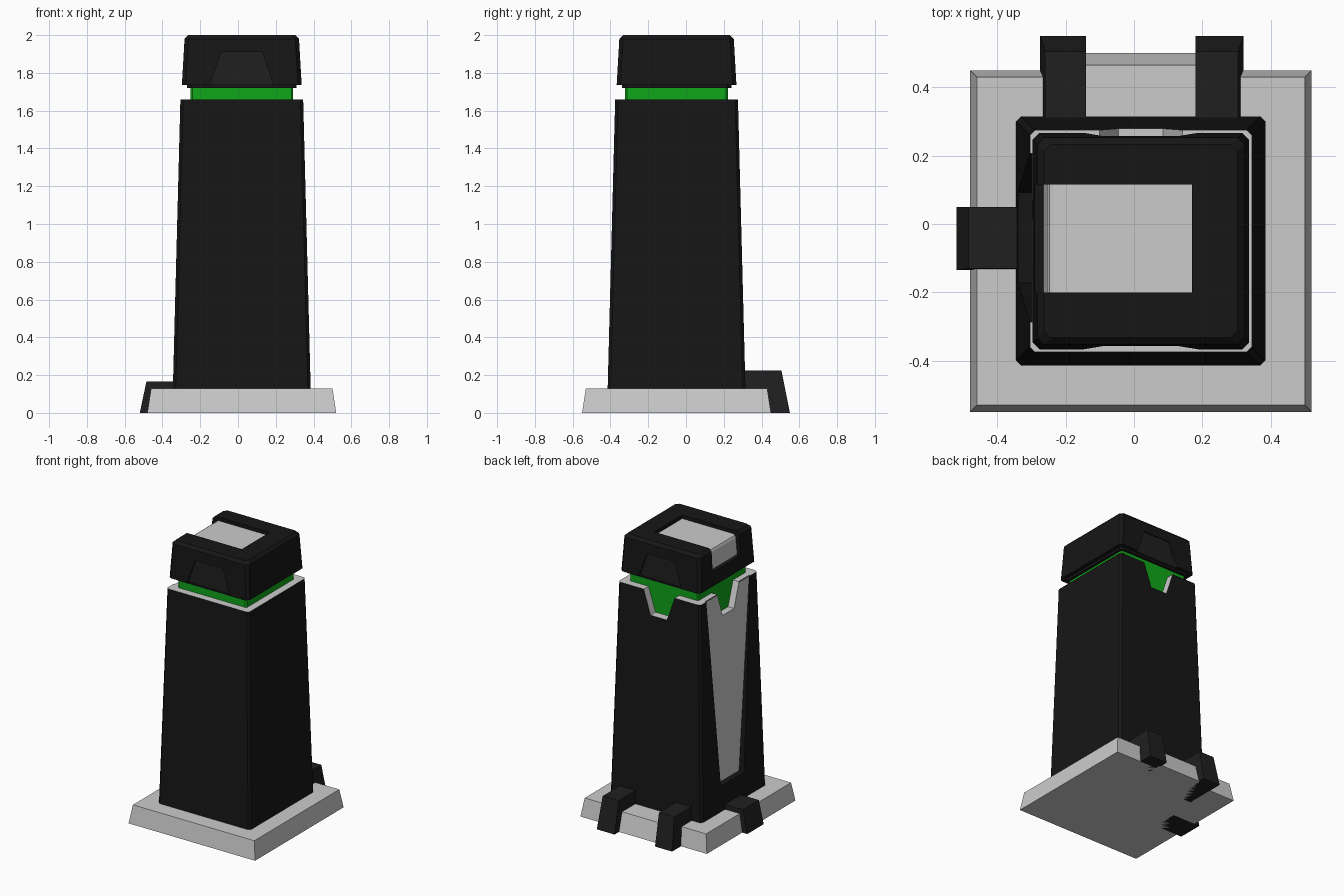
import bpy, bmesh

if "Cube" in bpy.data.objects:
    bpy.data.objects.remove(bpy.data.objects["Cube"])

CX, CY = 0.02, -0.05          # axis of the tower


def material(name, col):
    m = bpy.data.materials.new(name)
    m.diffuse_color = (*col, 1)
    m.use_nodes = True
    m.node_tree.nodes["Principled BSDF"].inputs["Base Color"].default_value = m.diffuse_color
    return m


DARK = material("dark_metal", (0.008, 0.008, 0.008))
TRIM = material("dark_trim", (0.014, 0.014, 0.014))
GREEN = material("green_glow", (0.005, 0.38, 0.01))
GREY = material("grey_metal", (0.8, 0.8, 0.8))


def finish(name, bm, *mats):
    bmesh.ops.recalc_face_normals(bm, faces=bm.faces)
    me = bpy.data.meshes.new(name)
    bm.to_mesh(me)
    bm.free()
    ob = bpy.data.objects.new(name, me)
    bpy.context.collection.objects.link(ob)
    for m in mats:
        me.materials.append(m)
    return ob


def loft(name, rings, *mats):
    """Stack of point rings joined into a closed solid."""
    bm = bmesh.new()
    vs = [[bm.verts.new(p) for p in r] for r in rings]
    for a, b in zip(vs, vs[1:]):
        for i in range(len(a)):
            j = (i + 1) % len(a)
            bm.faces.new((a[i], a[j], b[j], b[i]))
    bm.faces.new(vs[0])
    bm.faces.new(vs[-1])
    return finish(name, bm, *mats)


def rect(x0, x1, y0, y1, z):
    return [(x0, y0, z), (x1, y0, z), (x1, y1, z), (x0, y1, z)]


def octo(h, z, c):
    """Square section round the tower axis with chamfered corners."""
    k = h - c
    pts = [(-k, -h), (k, -h), (h, -k), (h, k), (k, h), (-k, h), (-h, k), (-h, -k)]
    return [(CX + x, CY + y, z) for x, y in pts]


def prism(name, pts, axis, lo, hi, *mats):
    """Extrude a side profile along X or Y."""
    def at(t):
        return [(t, a, b) if axis == 'X' else (a, t, b) for a, b in pts]
    return loft(name, [at(lo), at(hi)], *mats)


def cut(ob, *cutters):
    bpy.context.view_layer.objects.active = ob
    for c in cutters:
        m = ob.modifiers.new("cut", 'BOOLEAN')
        m.operation = 'DIFFERENCE'
        m.solver = 'EXACT'
        m.material_mode = 'TRANSFER'
        m.object = c
        bpy.ops.object.modifier_apply(modifier=m.name)


def taper(mid, low, high, z0, z1):
    return [(mid - low, z0), (mid + low, z0), (mid + high, z1), (mid - high, z1)]


# Base plinth and its rear step
loft("base", [rect(-.48, .52, -.55, .45, 0), rect(-.46, .50, -.53, .43, .13)])
loft("base_rear_step", [rect(-.15, .19, .40, .50, 0), rect(-.15, .19, .40, .465, .13)])

# Clamps gripping the base
loft("rear_clamp_left", [rect(-.275, -.14, .25, .55, 0), rect(-.26, -.14, .25, .505, .225)], TRIM)
loft("rear_clamp_right", [rect(.18, .32, .25, .55, 0), rect(.18, .305, .25, .505, .225)], TRIM)
loft("side_clamp", [rect(-.52, -.30, -.135, .05, 0), rect(-.485, -.30, -.13, .05, .165)], TRIM)

# Tower body with grey rim
body = loft("body", [octo(.365, .12, .015), octo(.325, 1.66, .015)], DARK, GREY)
for f in body.data.polygons:
    if f.normal.z > .9:
        f.material_index = 1

# Tapered recess with grey panel on the left side
panel_cut = prism("panel_cutter", taper(-.04, .132, .25, .31, 1.70), 'X', -.45, -.295, DARK)
cut(body, panel_cut)
panel = prism("side_panel", taper(-.04, .132, .247, .31, 1.655), 'X', -.299, -.28)

# Notches in the rim, back and left
back_notch = prism("back_notch_cutter", taper(CX, .065, .135, 1.49, 1.70), 'Y', .22, .40, GREY)
left_notch = prism("left_notch_cutter", taper(CY, .065, .135, 1.49, 1.70), 'X', -.45, -.25, GREY)
cut(body, back_notch, left_notch)
cut(panel, left_notch)

# Glowing band under the cap
loft("glow_band", [octo(.272, 1.42, .01), octo(.272, 1.73, .01)], GREEN)

# Cap with trapezoid recesses and top slot
cap = loft("cap", [octo(.29, 1.72, .02), octo(.29, 1.737, .02), octo(.317, 1.737, .02),
                   octo(.303, 1.98, .02), octo(.283, 2.0, .02)], DARK)
recess = [(-.16, 1.70), (.20, 1.70), (.128, 1.91), (-.088, 1.91)]
recess[0:2] = [(-.162, 1.70), (.202, 1.70)]
front_recess = prism("front_recess_cutter", recess, 'Y', -.45, CY - .298, TRIM)
back_recess = prism("back_recess_cutter", recess, 'Y', CY + .298, .35, TRIM)
slot = loft("slot_cutter", [rect(-.5, .17, -.20, .115, 1.835),
                            rect(-.5, .17, -.20, .115, 2.1)], DARK)
cut(cap, front_recess, back_recess, slot)

# Grey insert lying in the slot
prism("slot_insert", [(-.265, 1.83), (.175, 1.83), (.175, 1.975), (-.235, 1.975),
                      (-.247, 1.968), (-.254, 1.952)], 'Y', -.203, .118)

for c in (panel_cut, back_notch, left_notch, front_recess, back_recess, slot):
    bpy.data.objects.remove(c)
